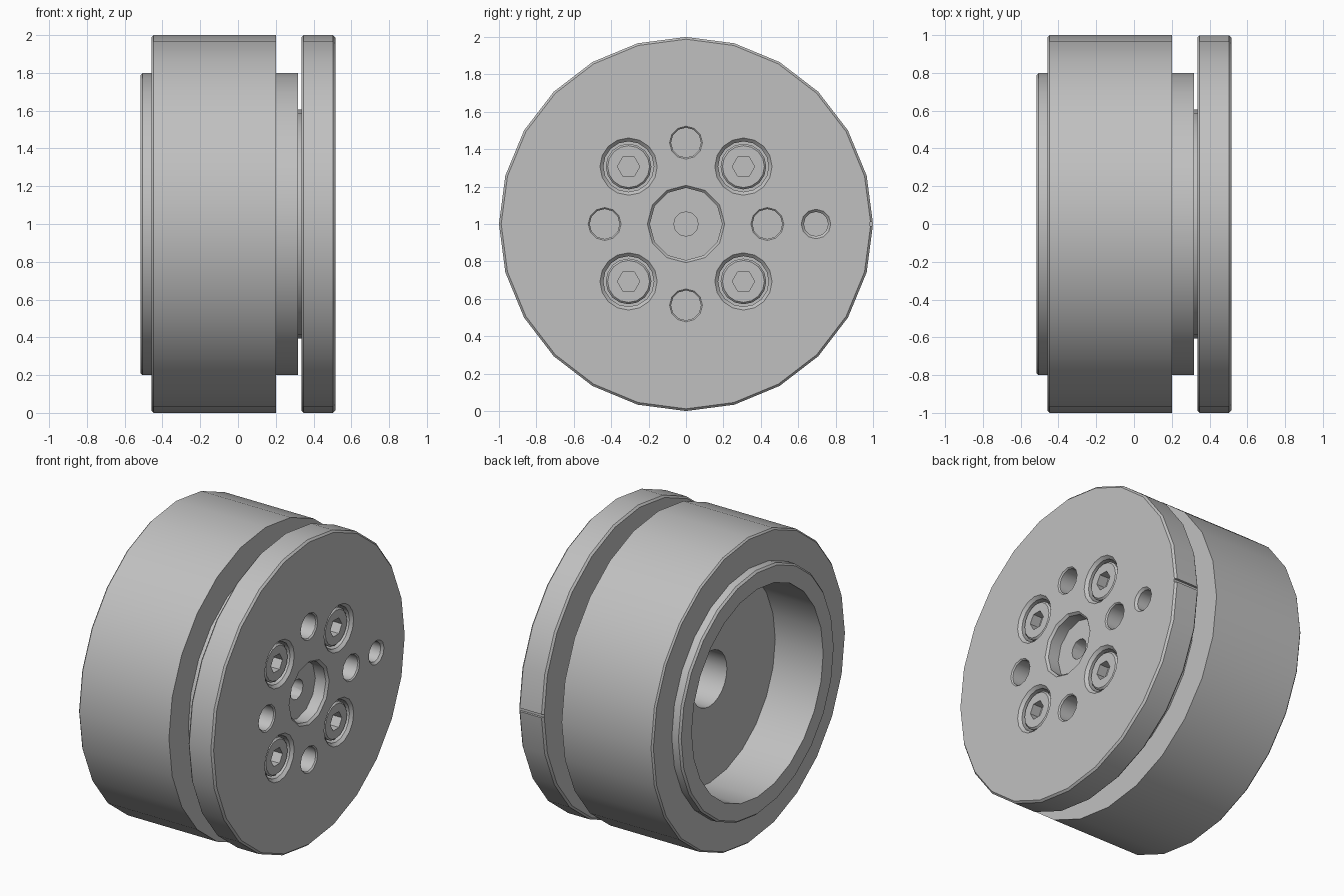
import bpy, bmesh, math

if "Cube" in bpy.data.objects:
    bpy.data.objects.remove(bpy.data.objects["Cube"])

steel = bpy.data.materials.new("plain grey steel")
steel.diffuse_color = (0.53, 0.53, 0.53, 1)
steel.use_nodes = True
steel.node_tree.nodes["Principled BSDF"].inputs["Base Color"].default_value = steel.diffuse_color


def revolve(bm, profile, y=0.0, z=1.0, sides=24):
    """Closed (x, radius) profile turned around an axis parallel to x."""
    rings = []
    for x, r in profile:
        if r == 0:
            rings.append([bm.verts.new((x, y, z))] * sides)
        else:
            rings.append([bm.verts.new((x, y + r * math.cos(a), z + r * math.sin(a)))
                          for a in (2 * math.pi * i / sides for i in range(sides))])
    for k, a in enumerate(rings):
        b = rings[(k + 1) % len(rings)]
        for i in range(sides):
            j = (i + 1) % sides
            quad = list(dict.fromkeys((a[i], a[j], b[j], b[i])))
            if len(quad) > 2:
                bm.faces.new(quad)


def make(name, bm):
    bmesh.ops.recalc_face_normals(bm, faces=bm.faces[:])
    mesh = bpy.data.meshes.new(name)
    bm.to_mesh(mesh)
    bm.free()
    ob = bpy.data.objects.new(name, mesh)
    mesh.materials.append(steel)
    bpy.context.collection.objects.link(ob)
    return ob


def select(ob):
    bpy.ops.object.select_all(action='DESELECT')
    bpy.context.view_layer.objects.active = ob
    ob.select_set(True)


def cut(ob, cutter):
    cutter.hide_render = True
    select(ob)
    mod = ob.modifiers.new("cut", 'BOOLEAN')
    mod.operation, mod.solver, mod.object = 'DIFFERENCE', 'EXACT', cutter
    bpy.ops.object.modifier_apply(modifier=mod.name)
    bpy.data.objects.remove(cutter)


def smooth(ob):
    select(ob)
    bpy.ops.object.shade_smooth_by_angle(angle=math.radians(35))


FACE = 0.515   # front face of the disc

# Outer ring
bm = bmesh.new()
revolve(bm, [(-0.457, 0.785), (-0.457, 0.99), (-0.447, 1.0), (0.2, 1.0), (0.2, 0.785)])
smooth(make("outer_ring", bm))

# Inner sleeve: open cup at the back with a blind centre bore, raised pad at the front
bm = bmesh.new()
revolve(bm, [(0.336, 0), (0.336, 0.605), (0.318, 0.605), (0.318, 0.8), (-0.505, 0.8),
             (-0.517, 0.788), (-0.517, 0.68), (-0.17, 0.68), (-0.17, 0.18),
             (0.3, 0.18), (0.3, 0)])
smooth(make("inner_sleeve", bm))

# Front disc
bm = bmesh.new()
revolve(bm, [(0.335, 0), (0.335, 0.988), (0.347, 1.0), (FACE - 0.012, 1.0),
             (FACE, 0.988), (FACE, 0)])
disc = make("front_disc", bm)


def bore(bm, y, z, r, bottom, chamfer, sides=12):
    e = 0.02
    revolve(bm, [(bottom, 0), (bottom, r), (FACE - chamfer, r),
                 (FACE + e, r + chamfer + e), (FACE + e, 0)], y, z, sides)


screws = [(sy * 0.307, 1 + sz * 0.307) for sy in (-1, 1) for sz in (-1, 1)]
bm = bmesh.new()
for y, z in screws:                                            # screw counterbores
    bore(bm, y, z, 0.135, 0.39, 0.018, 16)
for y, z in ((0.435, 1), (-0.435, 1), (0, 1.435), (0, 0.565)):  # pin holes
    bore(bm, y, z, 0.08, 0.3, 0.008)
bore(bm, 0.695, 1, 0.065, 0.3, 0.014)                          # locating hole
bore(bm, 0, 1, 0.193, 0.425, 0.014)                            # centre recess
cut(disc, make("hole_cutter", bm))

# Small through hole in the recess, and alignment notch on the rim
bm = bmesh.new()
revolve(bm, [(0.3, 0), (0.3, 0.065), (0.46, 0.065), (0.46, 0)], sides=12)
box = bmesh.ops.create_cube(bm, size=1)["verts"]
bmesh.ops.scale(bm, vec=(0.4, 0.04, 0.022), verts=box)
bmesh.ops.translate(bm, vec=(0.43, 1.004, 1), verts=box)
cut(disc, make("notch_cutter", bm))
smooth(disc)

# Socket head screws
for n, (y, z) in enumerate(screws, 1):
    bm = bmesh.new()
    revolve(bm, [(0.385, 0), (0.385, 0.122), (0.485, 0.122), (0.495, 0.112), (0.495, 0)],
            y, z, 16)
    screw = make(f"socket_screw_{n}", bm)
    bm = bmesh.new()
    revolve(bm, [(0.43, 0), (0.43, 0.06), (0.55, 0.06), (0.55, 0)], y, z, 6)
    cut(screw, make("hex_cutter", bm))
    smooth(screw)
